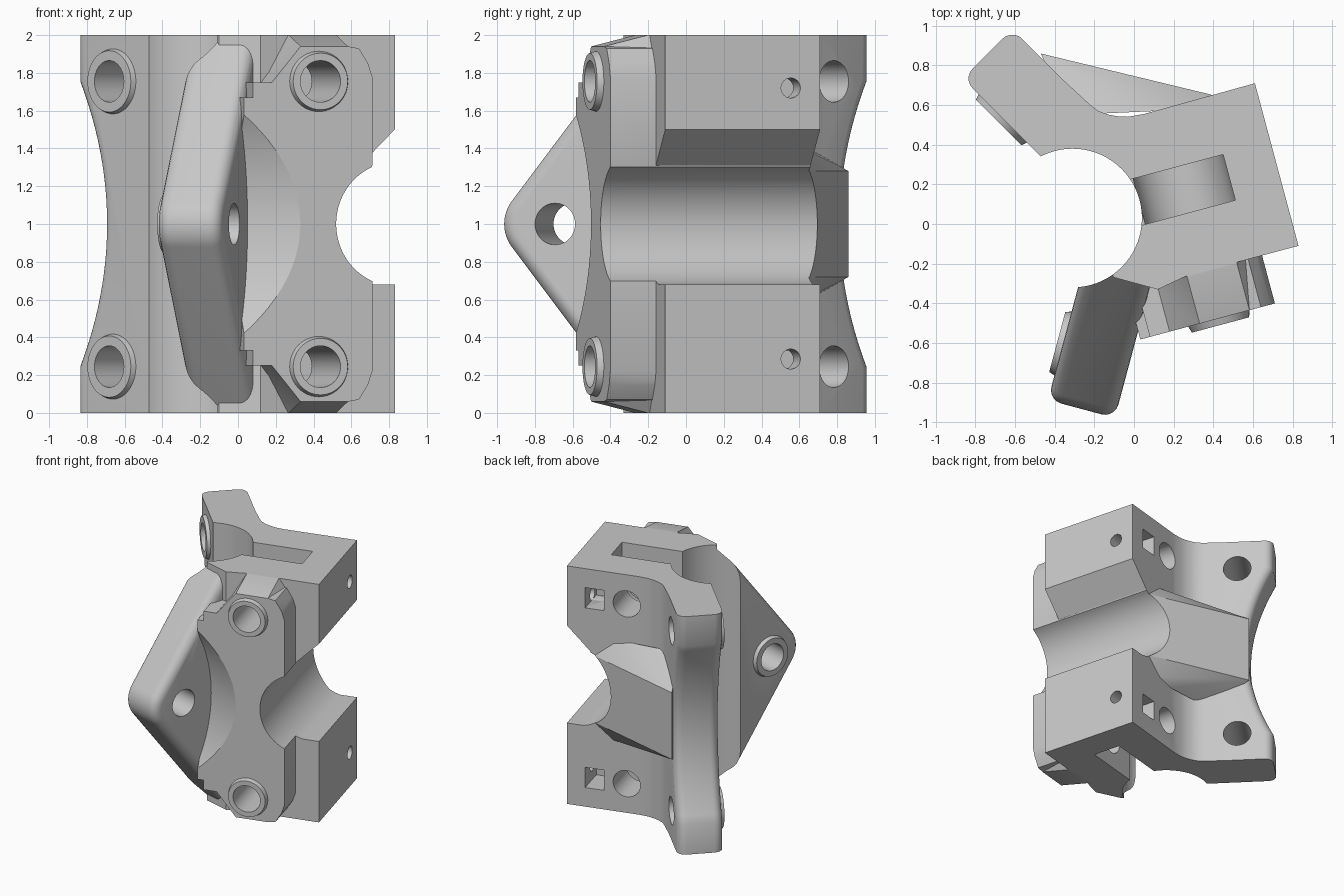
import bpy, bmesh, math
from mathutils import Vector as V

if "Cube" in bpy.data.objects:
    bpy.data.objects.remove(bpy.data.objects["Cube"])

Z = V((0, 0, 1))
c15, s15, h = math.cos(math.radians(15)), math.sin(math.radians(15)), math.sqrt(0.5)
U, W = V((c15, s15, 0)), V((-s15, c15, 0))      # clamp block axes
A, B = V((-s15, -c15, 0)), V((c15, -s15, 0))    # front lug axes
S, P = V((-h, h, 0)), V((h, h, 0))              # rear arm axes

grey = bpy.data.materials.new("grey")
grey.diffuse_color = (0.58, 0.58, 0.58, 1)
grey.use_nodes = True
grey.node_tree.nodes["Principled BSDF"].inputs["Base Color"].default_value = grey.diffuse_color


def make(name, bm):
    bmesh.ops.recalc_face_normals(bm, faces=bm.faces)
    if bm.calc_volume(signed=True) < 0:
        bmesh.ops.reverse_faces(bm, faces=bm.faces)
    me = bpy.data.meshes.new(name)
    bm.to_mesh(me)
    bm.free()
    me.materials.append(grey)
    ob = bpy.data.objects.new(name, me)
    bpy.context.collection.objects.link(ob)
    return ob


def prism(name, pts, X, Y, N, d0, d1, taper=1.0):
    """Extrude a 2D outline in the X/Y plane along N, from d0 to d1."""
    bm = bmesh.new()
    n = len(pts)
    cx, cy = sum(p[0] for p in pts) / n, sum(p[1] for p in pts) / n
    lo = [bm.verts.new(X * x + Y * y + N * d0) for x, y in pts]
    hi = [bm.verts.new(X * (cx + (x - cx) * taper) + Y * (cy + (y - cy) * taper) + N * d1)
          for x, y in pts]
    bm.faces.new(lo)
    bm.faces.new(hi)
    for i in range(n):
        j = (i + 1) % n
        bm.faces.new((lo[i], lo[j], hi[j], hi[i]))
    return make(name, bm)


def arc(x, y, r, a0=0, a1=360, n=48):
    m = n if a1 - a0 == 360 else n + 1
    return [(x + r * math.cos(math.radians(a0 + (a1 - a0) * i / n)),
             y + r * math.sin(math.radians(a0 + (a1 - a0) * i / n))) for i in range(m)]


def apply(ob, mod):
    bpy.context.view_layer.objects.active = ob
    bpy.ops.object.modifier_apply(modifier=mod.name)


def volume(me):
    bm = bmesh.new()
    bm.from_mesh(me)
    v = bm.calc_volume(signed=True)
    bm.free()
    return v


def boolean(ob, other, op="DIFFERENCE"):
    """Boolean that tries another solver when the volume is implausible."""
    va, vb = volume(ob.data), volume(other.data)
    lo, hi = (max(va, vb), va + vb) if op == "UNION" else (va - vb, va)
    mod = ob.modifiers.new("bool", "BOOLEAN")
    mod.operation, mod.object = op, other
    best = None
    for solver in ("MANIFOLD", "EXACT", "FLOAT"):
        mod.solver = solver
        bpy.context.view_layer.update()
        dg = bpy.context.evaluated_depsgraph_get()
        me = bpy.data.meshes.new_from_object(ob.evaluated_get(dg))
        v = volume(me)
        miss = max(lo - v, v - hi, 0)
        if abs(v - va) < 1e-9:
            miss += 1e-3
        if best is None or miss < best[0]:
            best = (miss, me)
        if miss < 1e-4:
            break
    ob.modifiers.clear()
    ob.data = best[1]
    bpy.data.objects.remove(other)


def soften(ob, width):
    mod = ob.modifiers.new("bevel", "BEVEL")
    mod.width, mod.segments = width, 5
    mod.limit_method, mod.angle_limit = "ANGLE", math.radians(60)
    apply(ob, mod)


def flip(pts):
    return [(x, 2 - z) for x, z in pts]


# Clamp block and the bridge to the arm
X, Y = V((1, 0, 0)), V((0, 1, 0))
plan = [(-0.4, 0.45), (-0.36, 0.73), (-0.22, 0.6), (-0.18, 0.57), (-0.13, 0.552), (-0.08, 0.543),
        (-0.03, 0.541), (0.05, 0.555), (0.61, 0.71), (0.83, -0.11), (0.53, -0.19),
        (0.276, -0.257), (0.12, -0.33), (-0.1, -0.27), (-0.3, 0)]
bracket = prism("bracket", plan, X, Y, Z, -0.1, 2.1)

# Rear arm with a scooped end
end = [(1.13 - 0.2 * max(0, 1 - (t / 0.75) ** 2), 1 + t)
       for t in [-0.75 + 1.5 * i / 24 for i in range(25)]]
arm = prism("arm", [(0.35, -0.25), (1.13, -0.25)] + end + [(1.13, 2.25), (0.35, 2.25)],
            S, Z, P, -0.092, 0.262)
soften(arm, 0.07)
boolean(bracket, arm, "UNION")

# Front lug, a rounded triangle
lug = prism("lug", [(-0.25, -0.15), (0.13, -0.15)] + arc(0.77, 1, 0.2, -37.7, 37.7, 16)
            + [(0.13, 2.15), (-0.25, 2.15)], A, Z, B, -0.19, 0.16)
soften(lug, 0.07)
boolean(bracket, lug, "UNION")

# Front plate with cut corners and chamfered front rim
low = [(-0.12, 0.33), (-0.07, 0.33), (-0.07, 0.25), (0.033, 0.25), (0.19, -0.02), (0.45, -0.02),
       (0.51, 0.07), (0.56, 0.15), (0.583, 0.22)]
plate = prism("plate", low + flip(low)[::-1], U, Z, W, -0.571, -0.25)
for v in plate.data.vertices:
    if v.co.dot(W) < -0.5:
        v.co.z = min(1.94, max(0.06, v.co.z))
apply(plate, plate.modifiers.new("tri", "TRIANGULATE"))
boolean(bracket, plate, "UNION")

# Wedge-shaped rear web between the arm and the block
bm = bmesh.new()
for x, y, t in [(-0.47, 0.86, 0.28), (0.4, 0.65, 0.28), (-0.33, 0.55, 0.46), (0.33, 0.58, 0.42)]:
    for k in (-t, t):
        bm.verts.new((x, y, 1 + k))
bmesh.ops.convex_hull(bm, input=bm.verts)
boolean(bracket, make("web", bm), "UNION")

# Trim to height
box = [(-2, -2), (2, -2), (2, 2), (-2, 2)]
boolean(bracket, prism("trim_top", box, X, Y, Z, 2, 3))
boolean(bracket, prism("trim_bottom", box, X, Y, Z, -1, 0))

# Round hollow, and clearance scoop beside the lug
boolean(bracket, prism("hollow", arc(-0.31, 0.03, 0.35, n=72), X, Y, Z, -0.5, 2.5))
boolean(bracket, prism("scoop", arc(1.56, 1, 1.16, n=128), A, Z, B, 0.16, 1.3))

# Half-round tube channel with flared mouth
channel = [(1, 0.68), (0.64, 0.68)] + arc(0.715, 1, 0.33, 250, 114, 40) + [(0.583, 1.31), (1, 1.727)]
boolean(bracket, prism("channel", channel, U, Z, W, -1, 1.2))

# Raised rings around the holes
for z in (0.245, 1.755):
    boolean(bracket, prism("arm_boss", arc(0.845, z, 0.187), S, Z, P, -0.05, -0.12, 0.87), "UNION")
    boolean(bracket, prism("plate_boss", arc(0.29, z, 0.172), U, Z, W, -0.53, -0.605, 0.87), "UNION")
boolean(bracket, prism("lug_boss", arc(0.675, 1, 0.18), A, Z, B, -0.15, -0.22, 0.87), "UNION")

# Nut slots, open at the top and bottom
slot = [(0.0, 2.2), (0.0, 1.755), (0.055, 1.755)] + arc(0.29, 1.755, 0.235, 187.5, 360, 23) + [(0.525, 2.2)]
for pts in (slot, flip(slot)):
    boolean(bracket, prism("nut_slot", pts, U, Z, W, -0.016, 0.222))

# Bolt holes, square nut traps and side screw holes
boolean(bracket, prism("lug_hole", arc(0.675, 1, 0.11), A, Z, B, -0.5, 0.5))
for z in (0.245, 1.755):
    boolean(bracket, prism("arm_hole", arc(0.845, z, 0.11), S, Z, P, -0.4, 0.6))
    boolean(bracket, prism("plate_hole", arc(0.29, z, 0.11), U, Z, W, -0.9, 0.9))
    trap = [(0.475, z - 0.085), (0.625, z - 0.085), (0.625, z + 0.085), (0.475, z + 0.085)]
    boolean(bracket, prism("nut_trap", trap, U, Z, W, 0.28, 0.8))
for z in (0.285, 1.72):
    boolean(bracket, prism("screw_hole", arc(0.367, z, 0.053, n=24), W, Z, U, 0.55, 0.9))

bpy.ops.object.select_all(action="DESELECT")
bracket.select_set(True)
bpy.context.view_layer.objects.active = bracket
bpy.ops.object.shade_smooth_by_angle(angle=math.radians(30))
